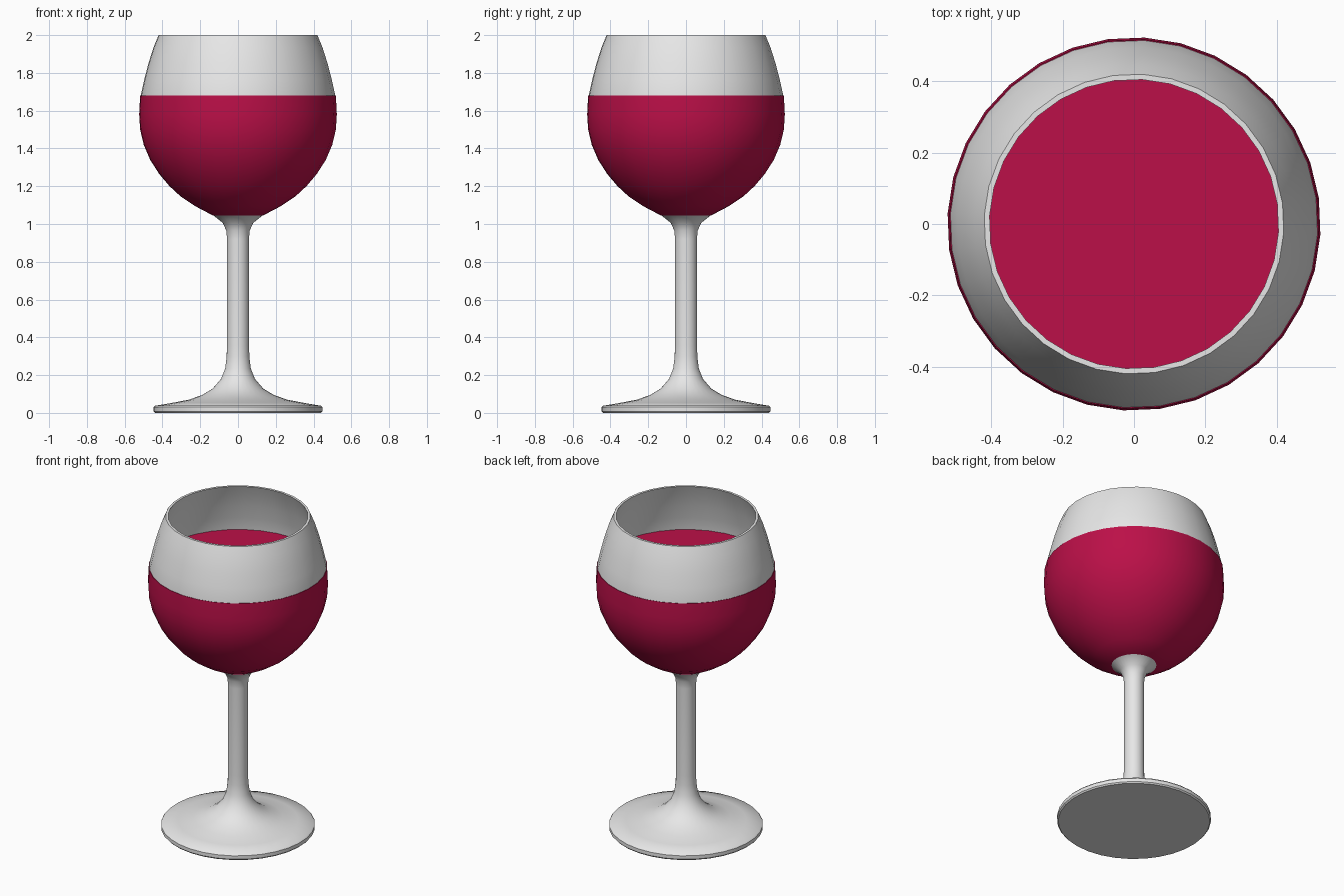
import bpy, math

SIDES = 32
TURN = math.radians(8)


def material(name, colour):
    m = bpy.data.materials.new(name)
    m.use_nodes = True
    m.diffuse_color = (*colour, 1)
    m.node_tree.nodes["Principled BSDF"].inputs["Base Color"].default_value = (*colour, 1)
    return m


def lathe(name, profile, mat):
    """Revolve (radius, height) points around z; end points on the axis become poles."""
    verts, rings, faces = [], [], []
    for r, z in profile:
        n = SIDES if r > 0 else 1
        rings.append([len(verts) + i % n for i in range(SIDES)])
        for i in range(n):
            a = TURN + math.tau * i / SIDES
            verts.append((r * math.cos(a), r * math.sin(a), z))
    for low, high in zip(rings, rings[1:]):
        for i in range(SIDES):
            j = (i + 1) % SIDES
            face = [low[i], low[j], high[j], high[i]]
            faces.append(list(dict.fromkeys(face)))
    mesh = bpy.data.meshes.new(name)
    mesh.from_pydata(verts, [], faces)
    mesh.materials.append(mat)
    obj = bpy.data.objects.new(name, mesh)
    bpy.context.collection.objects.link(obj)
    bpy.ops.object.select_all(action="DESELECT")
    obj.select_set(True)
    bpy.context.view_layer.objects.active = obj
    bpy.ops.object.shade_smooth_by_angle(angle=math.radians(40))
    return obj


cube = bpy.data.objects.get("Cube")
if cube:
    bpy.data.objects.remove(cube, do_unlink=True)

glass = material("pale glass", (0.8, 0.8, 0.8))
red = material("red wine", (0.5, 0.005, 0.065))

# Outline of the foot, stem and bowl
foot = [(0, 0), (0.44, 0), (0.447, 0.008), (0.447, 0.03), (0.44, 0.038),
        (0.35, 0.053), (0.26, 0.07), (0.19, 0.095), (0.135, 0.128),
        (0.09, 0.18), (0.068, 0.235), (0.06, 0.3)]
stem = [(0.059, 0.36), (0.058, 0.92), (0.062, 0.965), (0.08, 1.005)]
belly = [(0.13, 1.045), (0.225, 1.095), (0.3, 1.145), (0.36, 1.2), (0.415, 1.265),
         (0.463, 1.34), (0.497, 1.42), (0.516, 1.5), (0.521, 1.58), (0.516, 1.68)]
upper = [(0.497, 1.765), (0.475, 1.85), (0.448, 1.935), (0.421, 2.0)]

# Glass: outside up to the rim, then back down the inner wall
WALL = 0.015
inner = [(r - WALL, z) for r, z in reversed(belly[1:] + upper)]
lathe("glass", foot + stem + belly + upper + inner + [(0, 1.075)], glass)

# Wine: fills the bowl and shows through its wall as a thin outer skin
wine = [(r + 0.003, z) for r, z in belly]
lathe("wine", [(0, belly[0][1])] + wine + [(0, belly[-1][1])], red)
